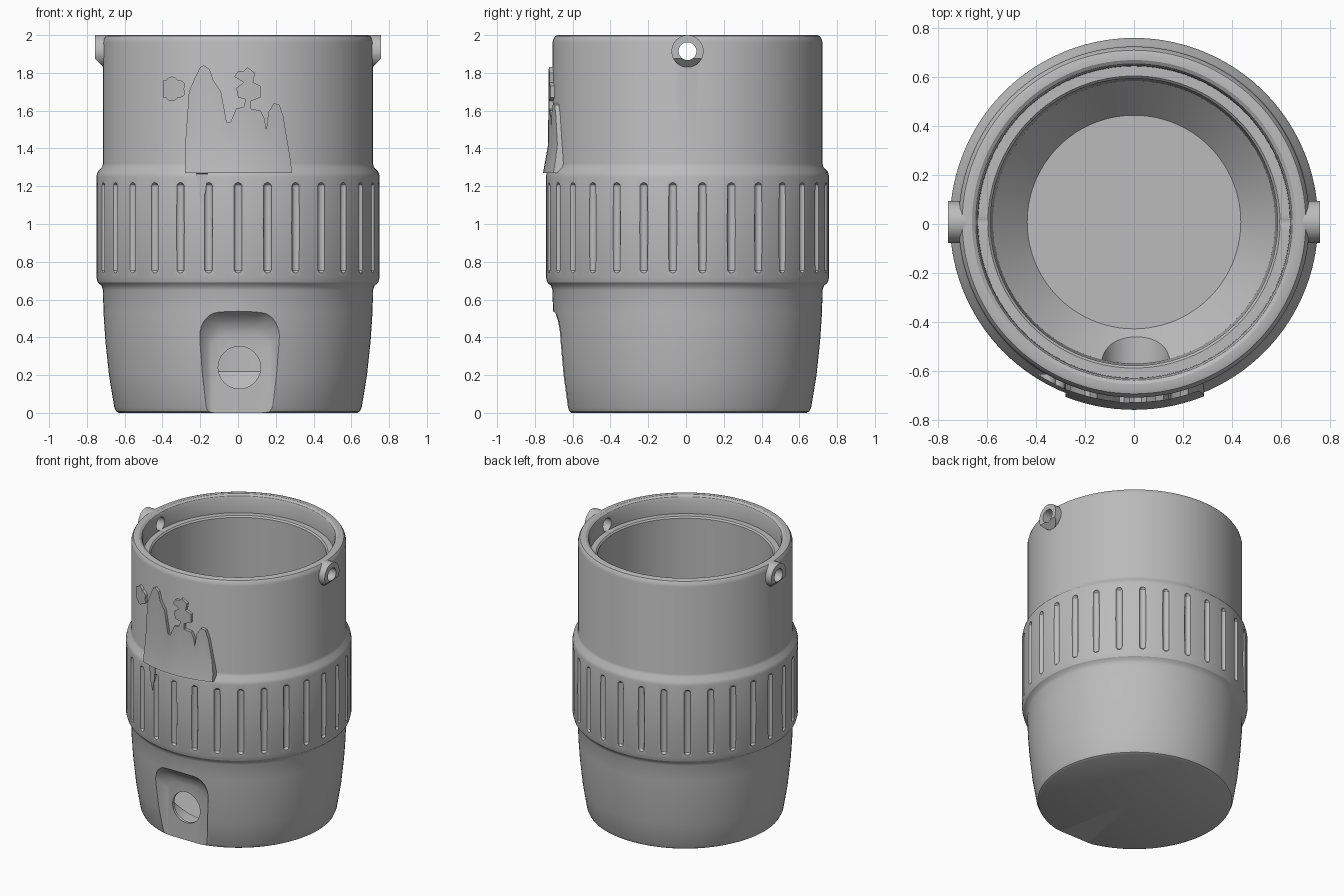
import bpy, bmesh, math
from mathutils import Matrix, Vector

cube = bpy.data.objects.get("Cube")
if cube:
    bpy.data.objects.remove(cube, do_unlink=True)

AXIS_Y = 0.008      # the round body sits a touch behind the origin
SEGMENTS = 120
GROOVES = 30

grey = bpy.data.materials.new("plain grey")
grey.use_nodes = True
colour = (0.5, 0.5, 0.5, 1)
grey.diffuse_color = colour
grey.node_tree.nodes["Principled BSDF"].inputs["Base Color"].default_value = colour


def make_object(name, bm):
    bmesh.ops.recalc_face_normals(bm, faces=bm.faces)
    mesh = bpy.data.meshes.new(name)
    bm.to_mesh(mesh)
    bm.free()
    mesh.materials.append(grey)
    obj = bpy.data.objects.new(name, mesh)
    bpy.context.collection.objects.link(obj)
    return obj


def lathe(name, profile):
    """Spin a radius/height profile around the z axis."""
    bm = bmesh.new()
    verts = [bm.verts.new((r, 0, z)) for r, z in profile]
    edges = [bm.edges.new(pair) for pair in zip(verts, verts[1:])]
    bmesh.ops.spin(bm, geom=verts + edges, cent=(0, 0, 0), axis=(0, 0, 1),
                   angle=math.tau, steps=SEGMENTS, use_merge=True)
    bmesh.ops.remove_doubles(bm, verts=bm.verts, dist=0.0001)
    return make_object(name, bm)


def loft(name, sections):
    """Skin a solid through x/z outlines, each given with its depth y."""
    bm = bmesh.new()
    rings = [[bm.verts.new((x, y, z)) for x, z in outline] for y, outline in sections]
    for near, far in zip(rings, rings[1:]):
        for i in range(len(near)):
            bm.faces.new((near[i - 1], near[i], far[i], far[i - 1]))
    caps = [bm.faces.new(rings[0]), bm.faces.new(rings[-1])]
    bmesh.ops.triangulate(bm, faces=caps)
    return make_object(name, bm)


def rod(name, radius, start, end, sides=48):
    """Cylinder between two points."""
    start, end = Vector(start), Vector(end)
    span = end - start
    turn = span.to_track_quat('Z', 'Y').to_matrix().to_4x4()
    bm = bmesh.new()
    bmesh.ops.create_cone(bm, cap_ends=True, segments=sides, radius1=radius, radius2=radius,
                          depth=span.length, matrix=Matrix.Translation((start + end) / 2) @ turn)
    return make_object(name, bm)


def activate(obj):
    bpy.ops.object.select_all(action='DESELECT')
    obj.select_set(True)
    bpy.context.view_layer.objects.active = obj


def combine(obj, tool, operation='DIFFERENCE', keep=False):
    activate(obj)
    mod = obj.modifiers.new("shape", 'BOOLEAN')
    mod.operation, mod.solver, mod.object = operation, 'EXACT', tool
    bpy.ops.object.modifier_apply(modifier=mod.name)
    tool.hide_render = True
    if not keep:
        bpy.data.objects.remove(tool, do_unlink=True)


def arch(half_width, top, corner, steps=10):
    """Upright opening with rounded upper corners, running below the base."""
    points = [(-half_width, -0.1)]
    for side, first in ((-1, math.pi), (1, math.pi / 2)):
        for i in range(steps + 1):
            a = first - i / steps * math.pi / 2
            points.append((side * (half_width - corner) + corner * math.cos(a),
                           top - corner + corner * math.sin(a)))
    return points + [(half_width, -0.1)]


# Hollow body: outside wall, raised band, rim, lid ledge, chamfered floor
body = lathe("cooler_body", [
    (0, 0), (.63, 0), (.645, .008), (.655, .03), (.683, .2), (.702, .38), (.712, .53),
    (.715, .65), (.722, .672), (.742, .69), (.75, .72), (.75, 1.25), (.744, 1.275),
    (.72, 1.3), (.715, 1.32), (.715, 1.96), (.71, 1.98), (.7, 1.995), (.685, 2),
    (.66, 2), (.645, 1.99), (.637, 1.97), (.635, 1.87), (.595, 1.87), (.585, 1.86),
    (.575, .22), (.435, .07), (0, .07)])

# Vertical round-ended grooves around the band
bm = bmesh.new()
for k in range(GROOVES):
    a = -math.pi / 2 + k * math.tau / GROOVES
    ball = bmesh.ops.create_uvsphere(bm, u_segments=12, v_segments=8, radius=0.024)["verts"]
    for v in ball:
        if abs(v.co.z) < 0.0001:
            v.co.z = 0
        stretch = 0.216 if v.co.z > 0 else -0.216
        v.co.z += stretch if v.co.z else 0
        v.co += Vector((0.756 * math.cos(a), 0.756 * math.sin(a), 0.98))
combine(body, make_object("groove_cutter", bm))

# Tap recess with sloping sides, tap hole and inner counterbore
recess = loft("recess_cutter", [
    (-0.618, arch(0.15, 0.41, 0.08)), (-0.63, arch(0.175, 0.46, 0.1)),
    (-0.67, arch(0.21, 0.51, 0.11)), (-0.76, arch(0.27, 0.57, 0.12))])
recess.data.transform(Matrix.Translation((0.01, 0, 0)))
combine(body, recess)
combine(body, rod("tap_hole_cutter", 0.112, (0.007, -0.8, 0.24), (0.007, -0.3, 0.24)))
combine(body, rod("counterbore_cutter", 0.14, (0.007, -0.598, 0.245), (0.007, -0.3, 0.245)))

# Handle bosses: round lugs, undercut below, bored through the wall
bore = rod("handle_bore_cutter", 0.047, (-1, 0, 1.915), (1, 0, 1.915))
bosses = []
for name, side in (("left_handle_boss", 1), ("right_handle_boss", -1)):
    boss = rod(name, 0.085, (side * 0.66, 0, 1.915), (side * 0.758, 0, 1.915))
    bm = bmesh.new()
    bm.from_mesh(boss.data)
    cut = bmesh.ops.bisect_plane(bm, geom=bm.verts[:] + bm.edges[:] + bm.faces[:],
                                 plane_co=(side * 0.758, 0, 1.875),
                                 plane_no=(side, 0, -1), clear_outer=True)
    rim = [e for e in cut["geom_cut"] if isinstance(e, bmesh.types.BMEdge)]
    bmesh.ops.holes_fill(bm, edges=rim)
    bmesh.ops.recalc_face_normals(bm, faces=bm.faces)
    bm.to_mesh(boss.data)
    bm.free()
    combine(boss, bore, keep=True)
    bosses.append(boss)
combine(body, bore)


# Raised scenery: outlines trimmed to a thin curved layer over the wall
def relief(name, outline):
    plate = loft(name, [(-0.9, outline), (-0.62, outline)])
    layer = lathe("relief_layer", [(0, 1), (.756, 1), (.756, 1.264), (.765, 1.27),
                                   (.738, 1.42), (.735, 1.95), (0, 1.95)])
    combine(plate, layer, 'INTERSECT')
    return plate


def cloud(cx, cz, width, height, lobes):
    points = []
    for i in range(60):
        a = i / 60 * math.tau
        r = 0.82 + 0.18 * abs(math.sin(a * lobes / 2))
        points.append((cx + width * r * math.cos(a), cz + height * r * math.sin(a)))
    return points


tall_peak = [(-.22, 1.27), (-.28, 1.27), (-.28, 1.42), (-.27, 1.55), (-.26, 1.7), (-.23, 1.77),
             (-.2, 1.83), (-.18, 1.84), (-.15, 1.82), (-.13, 1.76), (-.09, 1.7), (-.06, 1.54)]
standing_figure = [(-.04, 1.54), (-.01, 1.61), (.03, 1.62), (.04, 1.66), (0, 1.67), (-.01, 1.72),
                   (.03, 1.75), (-.02, 1.78), (0, 1.81), (.03, 1.81), (.05, 1.83), (.09, 1.8),
                   (.08, 1.75), (.12, 1.73), (.12, 1.67), (.07, 1.65), (.07, 1.61)]
short_peak = [(.12, 1.6), (.14, 1.56), (.15, 1.5), (.16, 1.59), (.19, 1.64), (.22, 1.63),
              (.24, 1.57), (.26, 1.45), (.28, 1.33), (.285, 1.27)]
drip = [(-.16, 1.27), (-.17, 1.18), (-.19, 1.09), (-.21, 1.17)]

scenery = [
    relief("scenery_relief", tall_peak + standing_figure + short_peak + drip),
    relief("right_cloud_relief", cloud(-0.35, 1.715, 0.075, 0.065, 6)),
    relief("left_cloud_relief", cloud(0.3, 1.81, 0.11, 0.075, 5)),
]

# Shading and final placement
for obj in [body] + bosses + scenery:
    obj.location.y = AXIS_Y
    activate(obj)
    bpy.ops.object.shade_smooth_by_angle(angle=math.radians(32))
